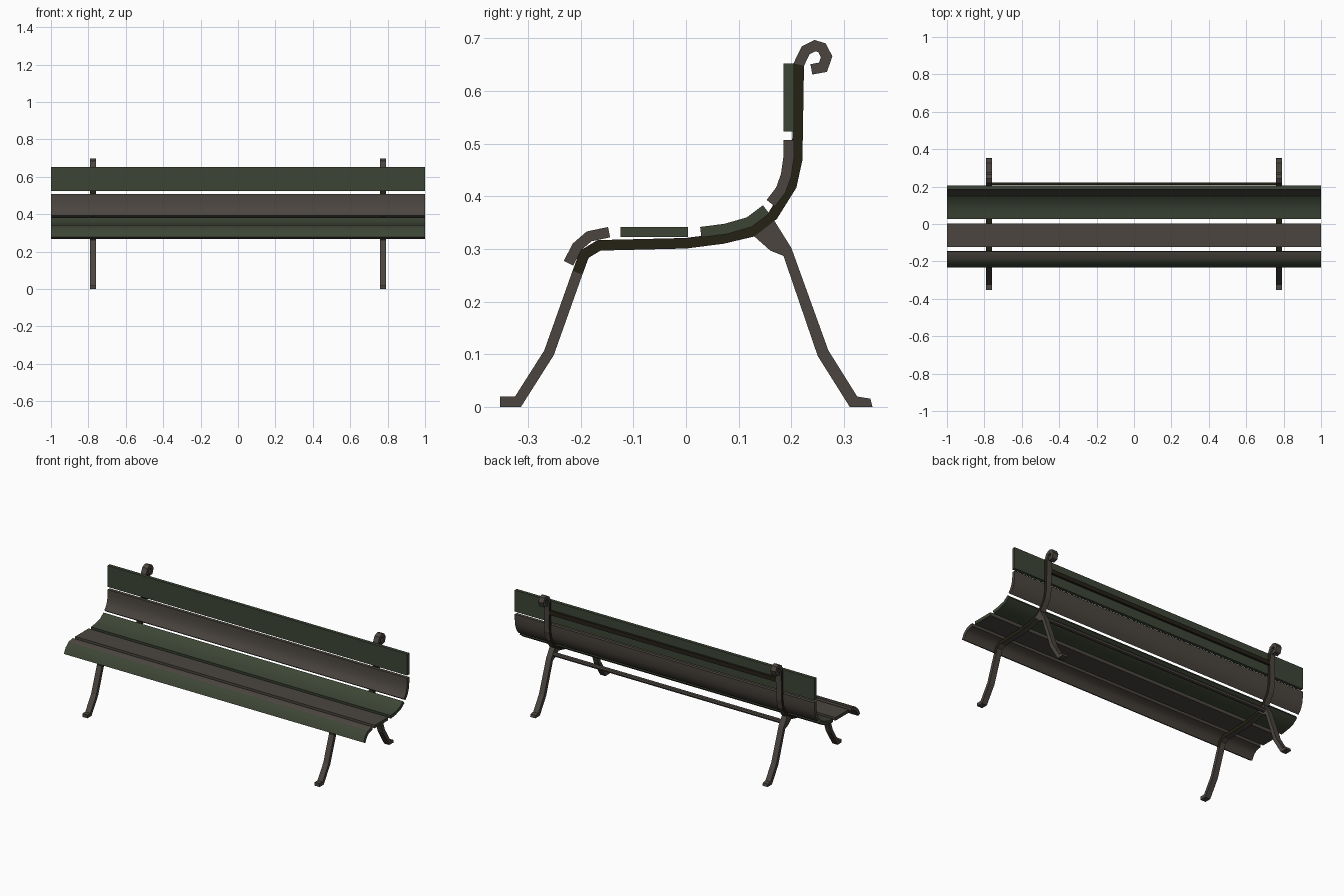
import bpy, bmesh
from mathutils import Vector

if "Cube" in bpy.data.objects:
    bpy.data.objects.remove(bpy.data.objects["Cube"])


def material(name, rgb):
    m = bpy.data.materials.new(name)
    m.diffuse_color = (*rgb, 1)
    m.use_nodes = True
    m.node_tree.nodes["Principled BSDF"].inputs["Base Color"].default_value = m.diffuse_color
    return m


GREEN = material("weathered_green", (0.046, 0.060, 0.036))
GREY = material("grey_brown", (0.070, 0.060, 0.050))
DARK = material("dark_olive", (0.018, 0.015, 0.007))


def outline(path, width):
    """Left and right edges of a mitred ribbon along a (y, z) path."""
    pts = [Vector(p) for p in path]
    left, right = [], []
    for i, p in enumerate(pts):
        dirs = []
        if i > 0:
            dirs.append((p - pts[i - 1]).normalized())
        if i < len(pts) - 1:
            dirs.append((pts[i + 1] - p).normalized())
        d = sum(dirs, Vector((0, 0))).normalized()
        n = Vector((-d.y, d.x))
        off = n * (width / 2 / d.dot(dirs[0]))
        left.append(p + off)
        right.append(p - off)
    return left, right


def finish(name, bm, mats, rule=None, smooth=False):
    bmesh.ops.recalc_face_normals(bm, faces=bm.faces)
    bm.normal_update()
    if rule:
        for f in bm.faces:
            f.material_index = rule(f.calc_center_median(), f.normal)
    me = bpy.data.meshes.new(name)
    bm.to_mesh(me)
    bm.free()
    ob = bpy.data.objects.new(name, me)
    bpy.context.collection.objects.link(ob)
    for m in mats:
        me.materials.append(m)
    if smooth:
        bpy.ops.object.select_all(action='DESELECT')
        ob.select_set(True)
        bpy.context.view_layer.objects.active = ob
        bpy.ops.object.shade_smooth_by_angle(angle=0.7)
    return ob


def ribbon(name, path, width, x0, x1, mats, rule=None, smooth=False):
    """Sweep a rectangular bar along a side-view path."""
    left, right = outline(path, width)
    bm = bmesh.new()
    rings = []
    for a, b in zip(left, right):
        corners = [(x0, *a), (x1, *a), (x1, *b), (x0, *b)]
        rings.append([bm.verts.new(c) for c in corners])
    for r, s in zip(rings, rings[1:]):
        for k in range(4):
            j = (k + 1) % 4
            bm.faces.new((r[k], r[j], s[j], s[k]))
    bm.faces.new(rings[0])
    bm.faces.new(rings[-1][::-1])
    return finish(name, bm, mats, rule, smooth)


def plate(name, profile, x0, x1, mats):
    """Extrude a closed side-view profile along x."""
    bm = bmesh.new()
    face = bm.faces.new([bm.verts.new((x0, y, z)) for y, z in profile])
    ext = bmesh.ops.extrude_face_region(bm, geom=[face])
    verts = [g for g in ext["geom"] if isinstance(g, bmesh.types.BMVert)]
    bmesh.ops.translate(bm, verts=verts, vec=(x1 - x0, 0, 0))
    return finish(name, bm, mats)


# Slats, from the top of the back to the front of the seat
ribbon("back_slat_upper", [(.195, .652), (.195, .523)], .02, -1, 1, [GREEN])
ribbon("back_slat_lower",
       [(.195, .507), (.195, .475), (.190, .440), (.180, .412), (.161, .387)],
       .02, -1, 1, [GREY], smooth=True)
ribbon("seat_slat_rear",
       [(.028, .332), (.075, .338), (.120, .351), (.152, .375)],
       .02, -1, 1, [GREEN], smooth=True)
ribbon("seat_slat_middle", [(-.124, .332), (.004, .332)], .019, -1, 1,
       [GREY, GREEN], lambda c, n: int(abs(n.x) > .9))
ribbon("seat_slat_front",
       [(-.223, .273), (-.207, .304), (-.184, .324), (-.146, .332)],
       .02, -1, 1, [GREY, GREEN],
       lambda c, n: int(n.y < -.5 and abs(n.x) < .5), smooth=True)

# Iron side frames: front leg, seat bearer, back post and scroll in one bar
FRAME = [(-.353, .010), (-.319, .010), (-.260, .103), (-.206, .255),
         (-.193, .290), (-.165, .307), (0, .311), (.070, .320), (.125, .333),
         (.165, .364), (.200, .420), (.211, .470), (.214, .650),
         (.227, .677), (.245, .686), (.258, .682), (.267, .665),
         (.260, .645), (.238, .641)]
REAR_LEG = [(.354, 0), (.350, .016), (.325, .020), (.270, .108), (.200, .302),
            (.165, .358), (.125, .328), (.160, .297), (.185, .287),
            (.250, .097), (.311, 0)]


def frame_paint(c, n):
    """Dark on the sides and seat-facing faces of the seat and back section."""
    if c.z < .25 or c.z > .652 or c.y > .222:
        return 0
    return int(abs(n.x) > .9 or n.z - n.y > .3)


for side, s in (("left", -1), ("right", 1)):
    x0, x1 = s * .775 - .017, s * .775 + .017
    ribbon("side_frame_" + side, FRAME, .02, x0, x1, [GREY, DARK], frame_paint)
    plate("rear_leg_" + side, REAR_LEG, x0, x1, [GREY])

# Cross bars joining the two frames at the back
ribbon("back_rail", [(.216, .575), (.216, .600)], .013, -.775, .775, [DARK])
bm = bmesh.new()
bmesh.ops.create_cone(bm, cap_ends=True, segments=8, radius1=.013,
                      radius2=.013, depth=1.54)
for v in bm.verts:
    v.co = Vector((v.co.z, v.co.x + .172, v.co.y + .318))
finish("rear_leg_stretcher", bm, [GREY], smooth=True)
